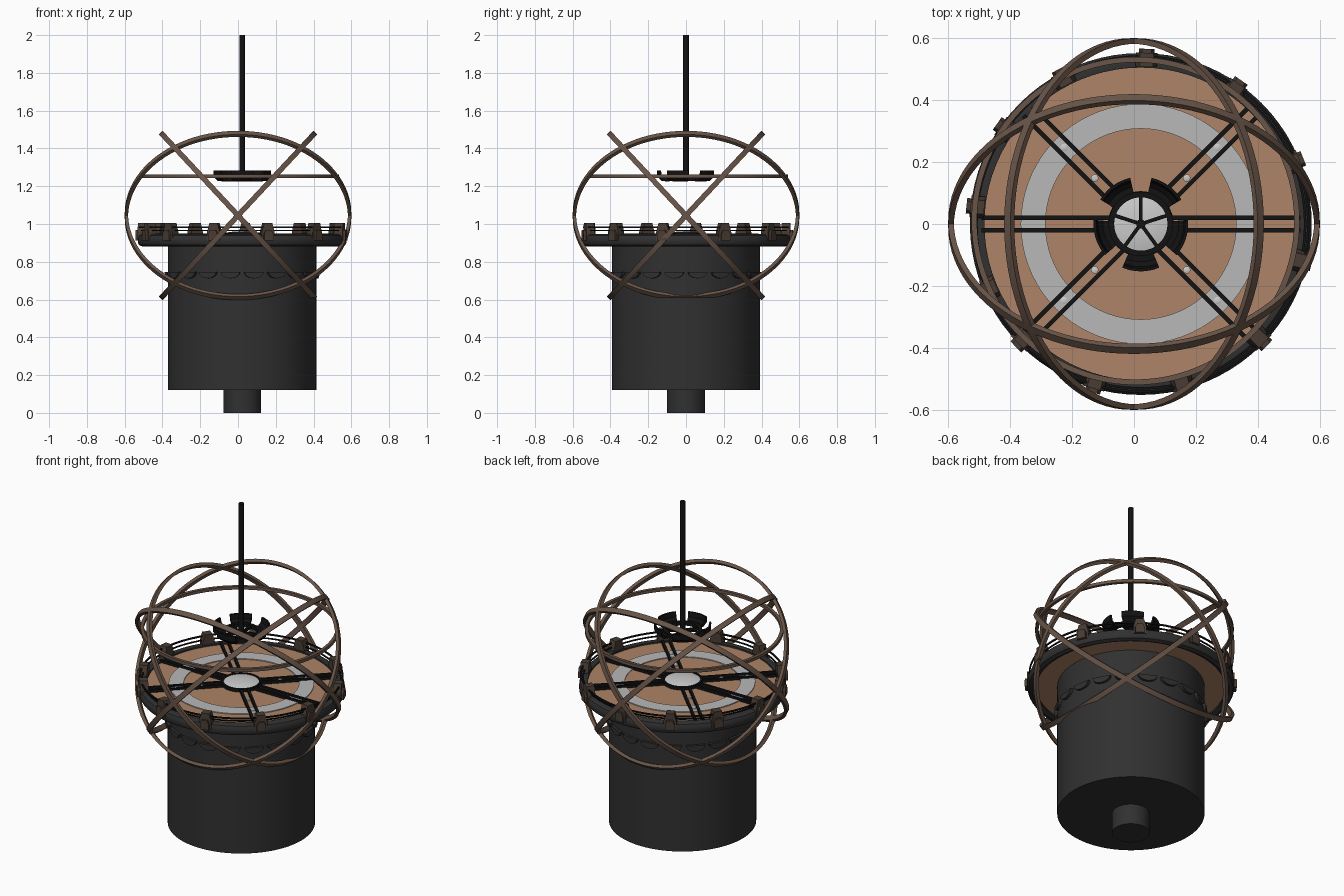
import bpy, bmesh
from math import sin, cos, pi, radians
from mathutils import Matrix, Vector

if "Cube" in bpy.data.objects:
    bpy.data.objects.remove(bpy.data.objects["Cube"])

CX = 0.022  # axis of the drum


def mat(name, r, g, b):
    m = bpy.data.materials.new(name)
    m.diffuse_color = (r, g, b, 1)
    m.use_nodes = True
    m.node_tree.nodes["Principled BSDF"].inputs["Base Color"].default_value = m.diffuse_color
    return m


DARK = mat("dark_shell", 0.03, 0.03, 0.03)
BLACK = mat("black_metal", 0.006, 0.006, 0.007)
TAN = mat("tan_skin", 0.42, 0.23, 0.135)
BROWN = mat("bronze", 0.14, 0.09, 0.065)
STONE = mat("dark_bronze", 0.065, 0.045, 0.033)
GREY = mat("light_grey", 0.48, 0.48, 0.48)
WHITE = mat("white_cap", 0.75, 0.75, 0.75)


def finish(name, bm, material, smooth=True, matrix=None):
    bmesh.ops.recalc_face_normals(bm, faces=bm.faces)
    me = bpy.data.meshes.new(name)
    bm.to_mesh(me)
    bm.free()
    me.materials.append(material)
    ob = bpy.data.objects.new(name, me)
    bpy.context.collection.objects.link(ob)
    if matrix is not None:
        ob.matrix_world = matrix
    if smooth:
        bpy.ops.object.select_all(action='DESELECT')
        ob.select_set(True)
        bpy.context.view_layer.objects.active = ob
        bpy.ops.object.shade_smooth_by_angle(angle=radians(35))
    return ob


def lathe(name, profile, material, n=64, closed=False, matrix=None):
    """Spin (radius, z) points about z; closed joins last point to first."""
    bm = bmesh.new()
    rings = []
    for r, z in profile:
        if r == 0:
            rings.append([bm.verts.new((0, 0, z))] * n)
        else:
            rings.append([bm.verts.new((r * cos(2 * pi * i / n), r * sin(2 * pi * i / n), z))
                          for i in range(n)])
    for k in range(len(rings) if closed else len(rings) - 1):
        a, b = rings[k], rings[(k + 1) % len(rings)]
        for i in range(n):
            j = (i + 1) % n
            bm.faces.new(list(dict.fromkeys((a[i], a[j], b[j], b[i]))))
    return finish(name, bm, material,
                  matrix=matrix if matrix is not None else Matrix.Translation((CX, 0, 0)))


def hoop(name, r0, r1, z0, z1, material, matrix=None, n=72):
    return lathe(name, [(r0, z0), (r1, z0), (r1, z1), (r0, z1)], material, n, True, matrix)


def prism(name, outline, depth, material, matrix):
    """Outline in local (y, z), extruded along local x."""
    bm = bmesh.new()
    f = bm.faces.new([bm.verts.new((0, y, z)) for y, z in outline])
    g = bmesh.ops.extrude_face_region(bm, geom=[f])
    bmesh.ops.translate(bm, vec=(depth, 0, 0),
                        verts=[v for v in g["geom"] if isinstance(v, bmesh.types.BMVert)])
    return finish(name, bm, material, False, matrix)


def spin(angle, z=0.0, r=0.0):
    """Place at radius r and angle (degrees) around the drum axis."""
    return (Matrix.Translation((CX, 0, z)) @ Matrix.Rotation(radians(angle), 4, 'Z')
            @ Matrix.Translation((r, 0, 0)))


# Pedestal and drum body
lathe("base_pin", [(0, 0), (0.1, 0), (0.1, 0.13), (0, 0.13)], DARK, 48)
lathe("drum_body", [(0, 0.12), (0.393, 0.12), (0.393, 0.92), (0, 0.92)], DARK, 80)

# Scalloped trim hanging on the drum
scallop = [(0.052 * cos(a), -0.035 * sin(a)) for a in [pi * k / 8 for k in range(9)]]
for i in range(20):
    prism("scallop_trim", scallop, 0.032, DARK, spin(i * 18 + 9, 0.747, 0.375))

# Rim and drum head
lathe("drum_rim", [(0.505, 0.89), (0.525, 0.88), (0.545, 0.888), (0.552, 0.9), (0.552, 0.925),
                   (0.545, 0.94), (0.53, 0.947), (0.505, 0.945)], DARK, 80, True)
lathe("drum_head", [(0, 0.9), (0.51, 0.9), (0.51, 0.936), (0, 0.936)], TAN, 80)
hoop("head_ring", 0.308, 0.388, 0.93, 0.941, GREY)
lathe("centre_cap", [(0.097, 0.93), (0.097, 0.95), (0.07, 0.957), (0.035, 0.961), (0, 0.962)], WHITE, 48)
hoop("cap_border", 0.095, 0.106, 0.93, 0.955, BLACK)

# Paired tension bars with small studs
for a in (0, 45, 135, 180, 225, 315):
    for s in (-0.02, 0.02):
        prism("tension_bar", [(s - 0.007, 0.935), (s + 0.007, 0.935), (s + 0.007, 0.951),
                              (s - 0.007, 0.951)], 0.415, BLACK, spin(a, 0, 0.1))
    if a % 90:
        for r in (0.21, 0.35):
            lathe("bar_stud", [(0.012, 0.93), (0.012, 0.945), (0, 0.95)], WHITE, 12, matrix=spin(a, 0, r))

# Wire hoops above the rim
hoop("upper_wire", 0.537, 0.545, 0.98, 0.988, BLACK)
hoop("lower_wire", 0.527, 0.535, 0.962, 0.968, BLACK)

# Lug blocks around the rim: tapered body with a stepped foot
lug = [(-0.035, 0), (0.035, 0), (0.035, 0.045), (0.022, 0.092), (-0.022, 0.092), (-0.035, 0.045)]
foot = [(-0.025, 0), (0.025, 0), (0.025, 0.035), (0.015, 0.055), (-0.015, 0.055), (-0.025, 0.035)]
for a in (-13, 22, 55, 88, 118, 145, 174, 203, 224.5, 254, 284.5, 316):
    prism("rim_lug", lug, 0.045, STONE, spin(a, 0.912, 0.508))
    prism("lug_foot", foot, 0.016, STONE, spin(a, 0.912, 0.55))

# Armillary hoops: four tilted, one level
C = Matrix.Translation((0, 0, 1.045))
for axis in 'XY':
    for t in (-47, 47):
        hoop("tilted_hoop", 0.582, 0.6, -0.014, 0.014, BROWN,
             C @ Matrix.Rotation(radians(t), 4, axis), 96)
hoop("level_hoop", 0.512, 0.53, 1.244, 1.262, BROWN, Matrix.Translation((0.005, 0.01, 0)), 96)

# Hanging rod and its open hub
lathe("hanging_rod", [(0, 1.235), (0.015, 1.235), (0.015, 2), (0, 2)], BLACK, 20)
hoop("hub_ring", 0.086, 0.104, 1.228, 1.25, BLACK)
for i in range(5):
    a = 54 + 72 * i
    prism("hub_spoke", [(-0.006, 1.23), (0.006, 1.23), (0.006, 1.246), (-0.006, 1.246)],
          0.095, BLACK, spin(a + 36))
    # Flared pad: arc-shaped cross-section swept over 46 degrees
    bm = bmesh.new()
    sect = [(0.095, 1.225), (0.13, 1.228), (0.152, 1.25), (0.153, 1.283), (0.144, 1.283),
            (0.138, 1.256), (0.122, 1.243), (0.095, 1.243)]
    cols = [[bm.verts.new((r * cos(t), r * sin(t), z)) for r, z in sect]
            for t in [radians(-23 + 46 * k / 8) for k in range(9)]]
    for p, q in zip(cols, cols[1:]):
        for k in range(len(sect)):
            m = (k + 1) % len(sect)
            bm.faces.new((p[k], p[m], q[m], q[k]))
    bm.faces.new(cols[0])
    bm.faces.new(cols[-1])
    finish("hub_pad", bm, BLACK, True, spin(a))
